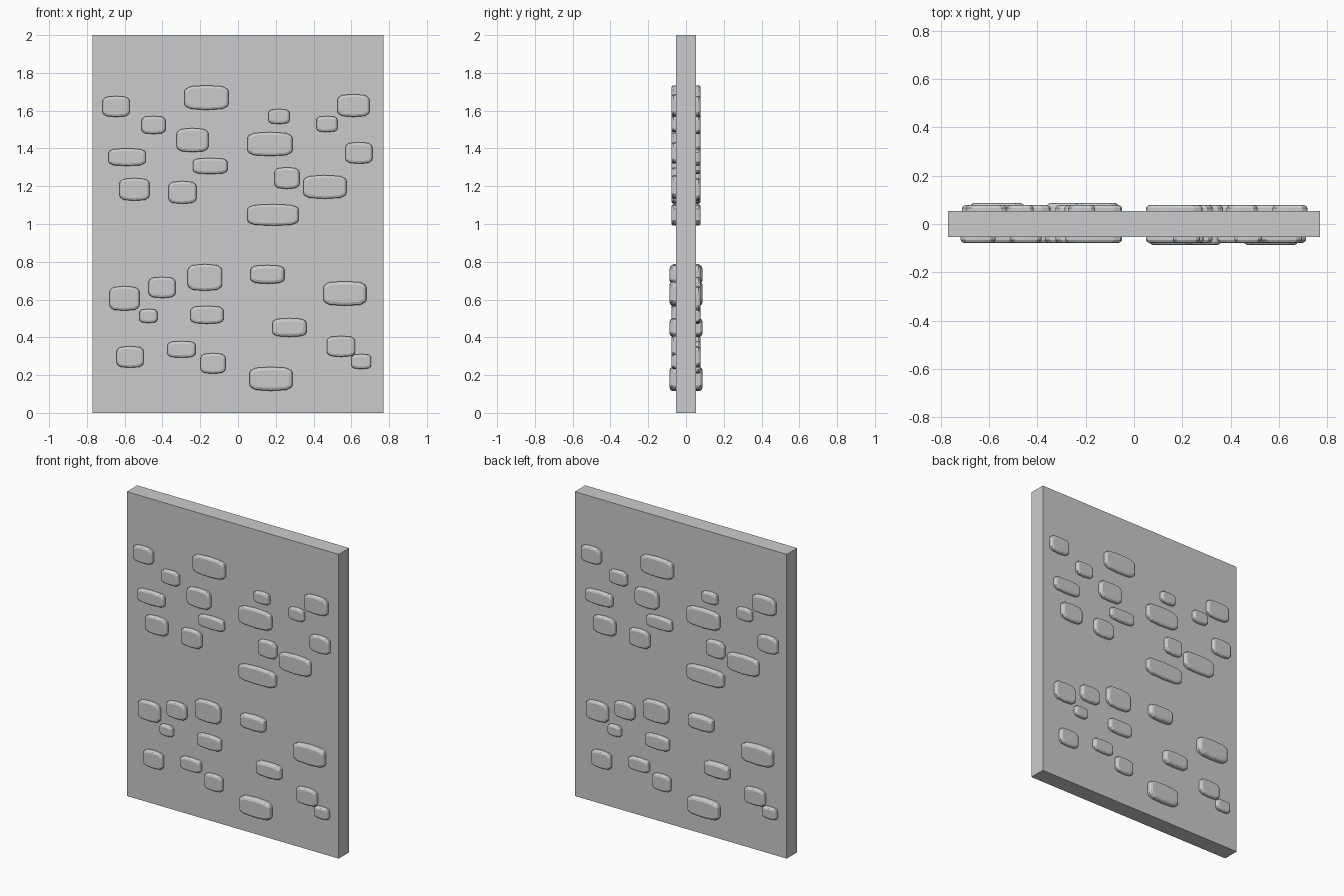
import bpy, bmesh, math
from mathutils import Matrix

HALF = 0.054  # half thickness of the slab

# stones: centre x, centre z, width, height
UPPER = [
    (-.645, 1.622, .143, .111), (-.167, 1.669, .233, .130), (-.447, 1.524, .127, .095),
    (-.241, 1.444, .169, .127), (-.587, 1.354, .196, .093), (-.148, 1.307, .183, .085),
    (-.548, 1.183, .159, .120), (-.294, 1.167, .148, .120), (.217, 1.569, .111, .079),
    (.169, 1.423, .238, .127), (.611, 1.627, .169, .120), (.471, 1.529, .111, .085),
    (.640, 1.376, .143, .114), (.259, 1.243, .132, .114), (.460, 1.196, .228, .125),
    (.185, 1.048, .270, .114)]
LOWER = [
    (-.601, .606, .159, .130), (-.402, .664, .143, .111), (-.175, .717, .183, .141),
    (-.474, .513, .095, .074), (-.164, .519, .173, .095), (-.571, .296, .143, .114),
    (-.299, .336, .148, .088), (-.132, .262, .132, .109), (.545, .352, .150, .111),
    (.653, .272, .104, .079)]
TALL = [(.156, .733, .178, .099), (.566, .632, .226, .130),
        (.272, .452, .180, .099), (.175, .180, .226, .127)]

# cobble outline as fractions of width and height
OUTLINE = [(-.5, -.27), (-.47, -.36), (-.36, -.46), (0, -.5), (.36, -.46), (.47, -.36), (.5, -.27),
           (.5, .27), (.47, .36), (.36, .46), (0, .5), (-.36, .46), (-.47, .36), (-.5, .27)]


def add_stone(bm, x, z, w, h, depth, edge):
    """Stack of outline rings from inside the slab out to an inset flat face."""
    levels = [(0.04, 0), (depth - edge, 0), (depth - edge * .35, edge * .4), (depth, edge * 1.2)]
    rings = [[bm.verts.new((x + u * (w - 2 * inset), -d, z + v * (h - 2 * inset)))
              for u, v in OUTLINE] for d, inset in levels]
    n = len(OUTLINE)
    for a, b in zip(rings, rings[1:]):
        for i in range(n):
            j = (i + 1) % n
            bm.faces.new((a[i], a[j], b[j], b[i]))
    bm.faces.new(rings[-1])
    bm.faces.new(rings[0][::-1])


def stones_object(name, angle):
    bm = bmesh.new()
    for group, depth, edge in ((UPPER, .078, .011), (LOWER, .078, .011), (TALL, .087, .014)):
        for s in group:
            add_stone(bm, *s, depth, edge)
    bm.transform(Matrix.Rotation(angle, 4, 'Z'))
    bmesh.ops.recalc_face_normals(bm, faces=bm.faces)
    mesh = bpy.data.meshes.new(name)
    bm.to_mesh(mesh)
    bm.free()
    ob = bpy.data.objects.new(name, mesh)
    bpy.context.collection.objects.link(ob)
    return ob


# wall slab
bpy.ops.mesh.primitive_cube_add(size=1, location=(0, 0, 1))
slab = bpy.context.object
slab.name = "wall_slab"
slab.scale = (1.54, 2 * HALF, 2)
bpy.ops.object.transform_apply(location=False, rotation=False, scale=True)

# same cobble layout on both sides, turned half round for the back
stones_object("front_stones", 0)
stones_object("back_stones", math.pi)
